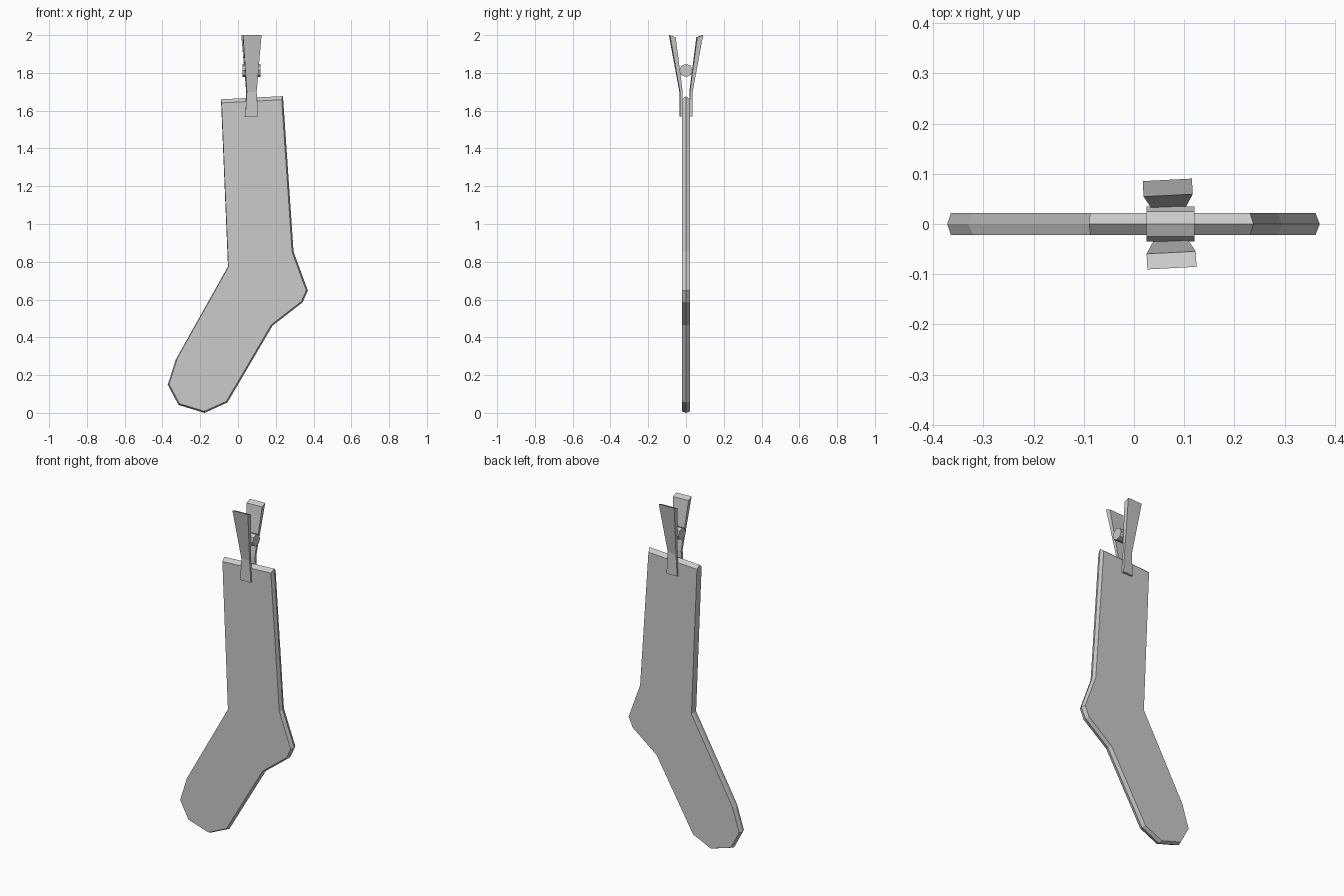
import bpy, bmesh, math
from mathutils import Vector, Matrix

if "Cube" in bpy.data.objects:
    bpy.data.objects.remove(bpy.data.objects["Cube"])


def loft(name, rings, matrix=None):
    """Skin a stack of equal-length rings and cap both ends."""
    bm = bmesh.new()
    loops = [[bm.verts.new(p) for p in ring] for ring in rings]
    n = len(loops[0])
    for a, b in zip(loops, loops[1:]):
        for i in range(n):
            j = (i + 1) % n
            bm.faces.new((a[i], a[j], b[j], b[i]))
    bm.faces.new(loops[0])
    bm.faces.new(loops[-1])
    if matrix:
        bm.transform(matrix)
    bmesh.ops.recalc_face_normals(bm, faces=bm.faces)
    mesh = bpy.data.meshes.new(name)
    bm.to_mesh(mesh)
    bm.free()
    obj = bpy.data.objects.new(name, mesh)
    bpy.context.collection.objects.link(obj)
    return obj


def inset(points, dists):
    """Move every edge of a clockwise outline inwards by its own distance."""
    result = []
    n = len(points)
    for i in range(n):
        p = Vector(points[i])
        d0 = (p - Vector(points[i - 1])).normalized()
        d1 = (Vector(points[(i + 1) % n]) - p).normalized()
        n0, n1 = Vector((d0.y, -d0.x)), Vector((d1.y, -d1.x))
        det = n0.x * n1.y - n0.y * n1.x
        a, b = dists[i - 1], dists[i]
        result.append((p.x + (a * n1.y - b * n0.y) / det,
                       p.y + (b * n0.x - a * n1.x) / det))
    return result


# Sock: ridged middle outline with slightly smaller front and back faces
outline = [(-0.09, 1.66), (0.238, 1.677), (0.294, 0.854), (0.37, 0.647),
           (0.341, 0.584), (0.183, 0.462), (-0.056, 0.055), (-0.177, 0.0),
           (-0.315, 0.042), (-0.372, 0.149), (-0.33, 0.281), (-0.053, 0.775)]
margins = [0.019] + [0.008] * 8 + [0.006, 0.003, 0.002]
face = inset(outline, margins)
loft("sock", [[(x, y, z) for x, z in ring]
              for y, ring in ((-0.022, face), (0, outline), (0.022, face))])

# Peg arms: z outer, z inner, half width, y outer, y inner
sections = [(2.0, 1.988, 0.049, 0.088, 0.057),
            (1.70, 1.70, 0.026, 0.034, 0.019),
            (1.57, 1.57, 0.034, 0.034, 0.019)]
turn = Matrix.Translation((0.071, 0, 0)) @ Matrix.Rotation(math.radians(3), 4, 'Z')
for name, s in (("peg_arm_front", -1), ("peg_arm_back", 1)):
    loft(name, [[(-w, s * yo, zo), (w, s * yo, zo), (w, s * yi, zi), (-w, s * yi, zi)]
                for zo, zi, w, yo, yi in sections], turn)

# Peg spring: eight-sided bar between the arms
loft("peg_spring", [[(x, 0.035 * math.sin(k * math.pi / 4),
                      1.813 + 0.035 * math.cos(k * math.pi / 4)) for k in range(8)]
                    for x in (0.025, 0.12)])
